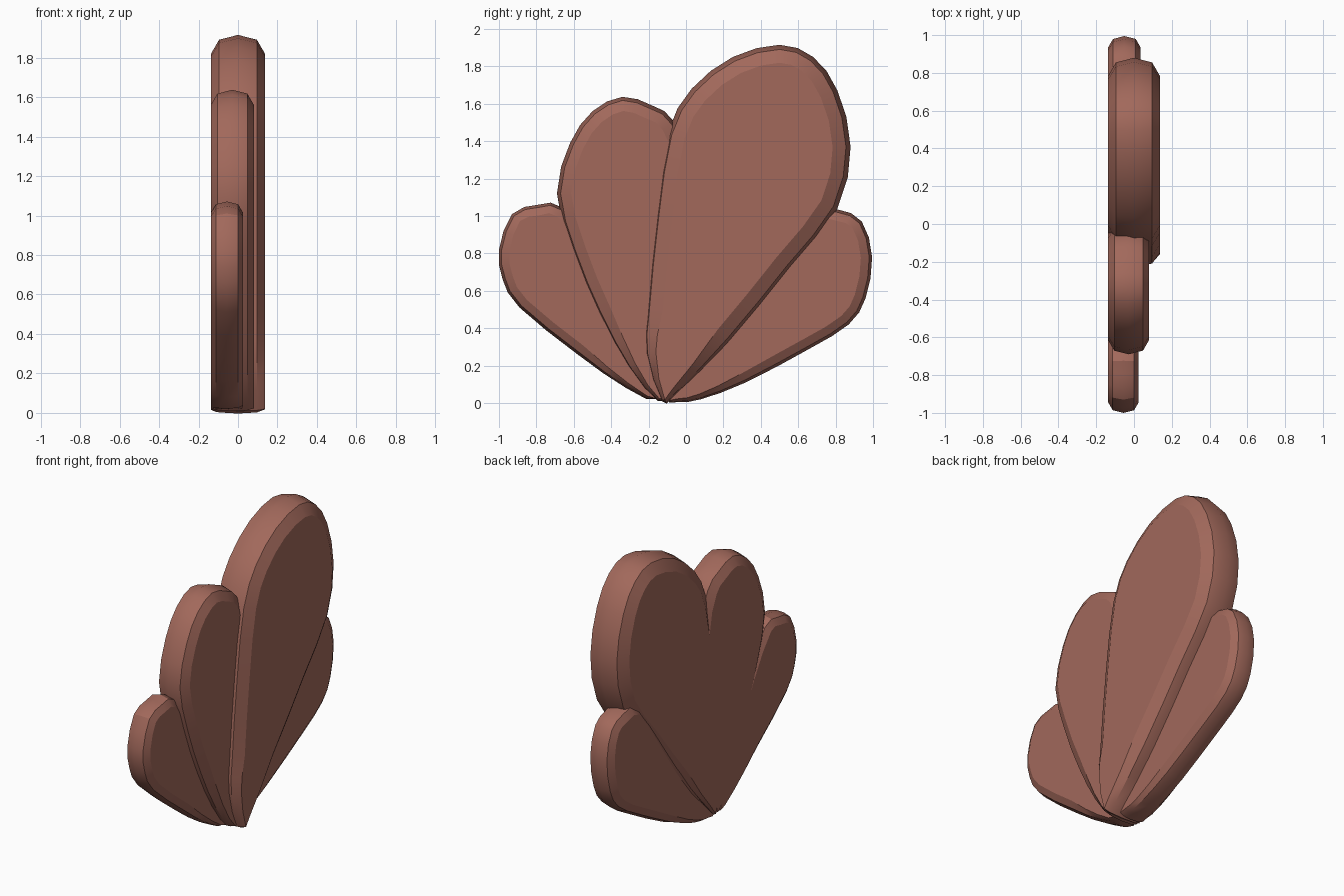
import bpy
import bmesh
from mathutils import Vector

default_cube = bpy.data.objects.get("Cube")
if default_cube:
    bpy.data.objects.remove(default_cube, do_unlink=True)

# One warm clay colour for every lobe
clay = bpy.data.materials.new("warm_clay_brown")
clay.use_nodes = True
CLAY_COLOUR = (0.36, 0.14, 0.105, 1)
clay.diffuse_color = CLAY_COLOUR
clay.node_tree.nodes["Principled BSDF"].inputs["Base Color"].default_value = CLAY_COLOUR

BACK = -0.137  # shared flat back plane


def smooth_outline(points, steps=2):
    """Closed Catmull-Rom curve through the (y, z) control points."""
    pts = [Vector(p) for p in points]
    count = len(pts)
    outline = []
    for i in range(count):
        a, b, c, d = (pts[(i + k) % count] for k in (-1, 0, 1, 2))
        for s in range(steps):
            t = s / steps
            outline.append(b + (c - a) * t / 2
                           + (a - b * 2.5 + c * 2 - d / 2) * t ** 2
                           + (b * 3 - a - c * 3 + d) * t ** 3 / 2)
    return outline


def inset_outline(outline, amount):
    """Move a clockwise outline inwards, less so near the narrow base."""
    result = []
    base = outline[0]
    for i, point in enumerate(outline):
        ahead = outline[(i + 1) % len(outline)]
        tangent = (ahead - outline[i - 1]).normalized()
        inward = Vector((tangent.y, -tangent.x))
        taper = min(1, 0.2 + (point - base).length * 1.6)
        result.append(point + inward * amount * taper)
    return result


def make_lobe(name, front, points):
    """Rounded slab from the back plane to x = front; points start at the base."""
    half = (front - BACK) / 2
    middle = (front + BACK) / 2
    outline = smooth_outline(points)
    bm = bmesh.new()

    # Rounded rim: side position and inset, both relative to half thickness
    rings = []
    for side, inset in ((-1, 0.7), (-0.7, 0.18), (0, 0), (0.7, 0.18), (1, 0.7)):
        ring = inset_outline(outline, inset * half)
        rings.append([bm.verts.new((middle + side * half, p.x, p.y)) for p in ring])
    for lower, upper in zip(rings, rings[1:]):
        for i in range(len(outline)):
            bm.faces.new((lower[i - 1], lower[i], upper[i], upper[i - 1]))

    # Flat faces on both sides
    bm.faces.new(rings[0])
    bm.faces.new(rings[-1])
    bmesh.ops.recalc_face_normals(bm, faces=bm.faces)

    mesh = bpy.data.meshes.new(name)
    bm.to_mesh(mesh)
    bm.free()
    mesh.materials.append(clay)
    lobe = bpy.data.objects.new(name, mesh)
    bpy.context.collection.objects.link(lobe)
    bpy.ops.object.select_all(action="DESELECT")
    lobe.select_set(True)
    bpy.context.view_layer.objects.active = lobe
    bpy.ops.object.shade_smooth_by_angle(angle=0.52)
    return lobe


# Outlines run clockwise as (y, z), starting at the base
make_lobe("tall_lobe", 0.137, [
    (-.13, .01), (-.22, .26), (-.22, .5), (-.17, 1), (-.1, 1.44), (.03, 1.68),
    (.25, 1.85), (.5, 1.915), (.68, 1.85), (.81, 1.67), (.88, 1.37),
    (.81, 1.04), (.56, .72), (.24, .33), (-.05, .05)])

make_lobe("middle_lobe", 0.08, [
    (-.15, .01), (-.31, .19), (-.47, .47), (-.61, .81), (-.69, 1.12),
    (-.62, 1.39), (-.5, 1.56), (-.34, 1.637), (-.18, 1.59), (-.06, 1.5),
    (.03, 1.2), (-.02, .6), (-.09, .1)])

make_lobe("front_low_lobe", 0.025, [
    (-.15, .02), (-.32, .08), (-.58, .26), (-.89, .51), (-.98, .66),
    (-1, .82), (-.93, 1.01), (-.79, 1.06), (-.65, 1.04), (-.45, .75),
    (-.25, .3)])

make_lobe("rear_low_lobe", 0.035, [
    (-.1, .03), (.1, .27), (.4, .7), (.64, 1.02), (.81, 1.035), (.94, .97),
    (.995, .78), (.96, .56), (.87, .42), (.66, .29), (.32, .11),
    (.08, .02), (-.04, .005)])
